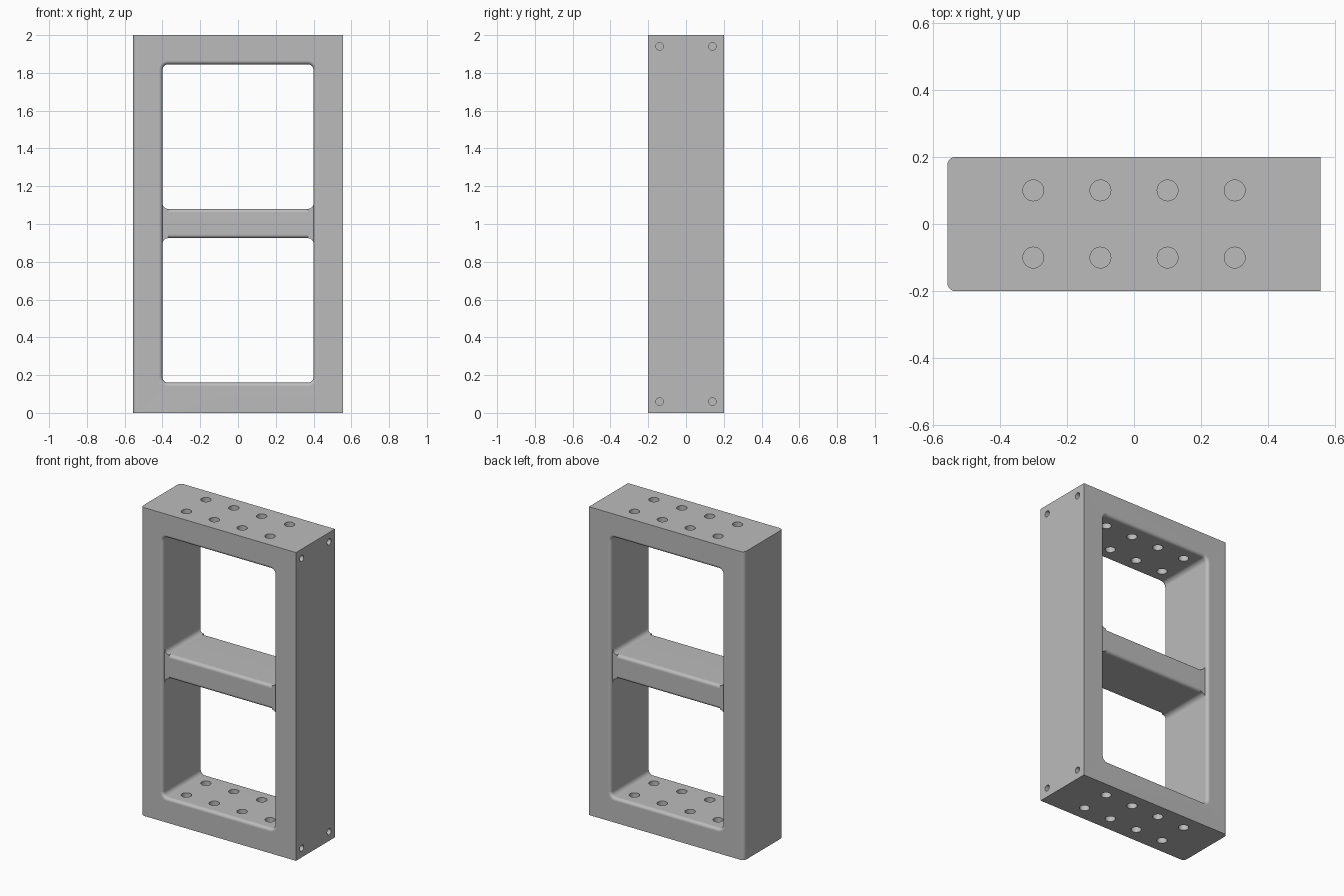
import bpy, bmesh, math
from mathutils import Matrix, Vector

cube = bpy.data.objects.get("Cube")
if cube:
    bpy.data.objects.remove(cube, do_unlink=True)

HALF_X, HALF_Y, HEIGHT = 0.556, 0.2, 2.0
OPEN_X, OPEN_LOW, OPEN_HIGH = 0.40, 0.16, 1.845
FILLET, CORNER, SIDE_ROUND = 0.02, 0.03, 0.025
BAR_LOW, BAR_HIGH = 0.925, 1.08

grey = bpy.data.materials.new("plain grey")
grey.use_nodes = True
COLOUR = (0.5, 0.5, 0.5, 1)
grey.diffuse_color = COLOUR
grey.node_tree.nodes["Principled BSDF"].inputs["Base Color"].default_value = COLOUR


def make_object(name, bm):
    bmesh.ops.recalc_face_normals(bm, faces=bm.faces)
    mesh = bpy.data.meshes.new(name)
    bm.to_mesh(mesh)
    bm.free()
    mesh.materials.append(grey)
    obj = bpy.data.objects.new(name, mesh)
    bpy.context.collection.objects.link(obj)
    return obj


def rounded_rect(hw, hh, radii, steps=6):
    """Counter-clockwise outline, radii from the upper right corner onward."""
    points = []
    for i, (sx, sy) in enumerate([(1, 1), (-1, 1), (-1, -1), (1, -1)]):
        r = radii[i]
        count = steps if r else 0
        for k in range(count + 1):
            a = math.pi / 2 * (i + (k / count if count else 0))
            points.append((sx * (hw - r) + r * math.cos(a), sy * (hh - r) + r * math.sin(a)))
    return points


def loft(name, loops):
    """Skin a list of matching 3D loops and cap both ends."""
    bm = bmesh.new()
    rings = [[bm.verts.new(p) for p in loop] for loop in loops]
    n = len(rings[0])
    for a, b in zip(rings, rings[1:]):
        for i in range(n):
            j = (i + 1) % n
            bm.faces.new((a[i], a[j], b[j], b[i]))
    bm.faces.new(rings[0])
    bm.faces.new(rings[-1])
    return make_object(name, bm)


def drill(name, holes, radius, depth, axis):
    """One cutter made of cylinders centred on the given points."""
    bm = bmesh.new()
    turn = Vector((0, 0, 1)).rotation_difference(Vector(axis)).to_matrix().to_4x4()
    for p in holes:
        bmesh.ops.create_cone(bm, cap_ends=True, segments=32, radius1=radius, radius2=radius,
                              depth=depth, matrix=Matrix.Translation(p) @ turn)
    return make_object(name, bm)


def finish(obj):
    bpy.ops.object.select_all(action='DESELECT')
    obj.select_set(True)
    bpy.context.view_layer.objects.active = obj
    for mod in list(obj.modifiers):
        bpy.ops.object.modifier_apply(modifier=mod.name)
    bpy.ops.object.shade_smooth_by_angle(angle=math.radians(35))
    weighted = obj.modifiers.new("even shading", 'WEIGHTED_NORMAL')
    weighted.keep_sharp = True


# Outer block, rounded along its right-hand upright edges only
outline = rounded_rect(HALF_X, HALF_Y, (0, SIDE_ROUND, SIDE_ROUND, 0))
frame = loft("frame", [[(x, y, z) for x, y in outline] for z in (0, HEIGHT)])

# Opening cutter, flaring out at the front and back faces
sections = [(-HALF_Y - 0.05, FILLET)]
for k in range(7):
    a = math.pi / 2 * k / 6
    sections.append((-HALF_Y + FILLET * (1 - math.cos(a)), FILLET * (1 - math.sin(a))))
sections += [(-y, grow) for y, grow in reversed(sections)]
mid, half_open = (OPEN_LOW + OPEN_HIGH) / 2, (OPEN_HIGH - OPEN_LOW) / 2
opening = loft("opening_cutter", [
    [(x, y, mid + z) for x, z in
     rounded_rect(OPEN_X + g, half_open + g, [CORNER + g] * 4)] for y, g in sections])

# Bolt holes through the top and bottom, and blind holes in the left side
bolts = drill("bolt_hole_cutter",
              [(x, y, HEIGHT / 2) for x in (-0.3, -0.1, 0.1, 0.3) for y in (-0.1, 0.1)],
              0.031, HEIGHT + 0.2, (0, 0, 1))
pins = drill("pin_hole_cutter",
             [(HALF_X, y, z) for y in (-0.14, 0.14) for z in (0.06, 1.94)],
             0.02, 0.3, (1, 0, 0))

cutters = (opening, bolts, pins)
for cutter in cutters:
    cutter.hide_render = True
    mod = frame.modifiers.new(cutter.name, 'BOOLEAN')
    mod.operation, mod.solver, mod.object = 'DIFFERENCE', 'EXACT', cutter
finish(frame)
for cutter in cutters:
    bpy.data.objects.remove(cutter, do_unlink=True)

# Middle shelf, set back from both faces with rounded long edges
depth = HALF_Y - FILLET
bar_mid, bar_half = (BAR_LOW + BAR_HIGH) / 2, (BAR_HIGH - BAR_LOW) / 2
section = rounded_rect(depth, bar_half, [FILLET] * 4)
shelf = loft("middle_shelf", [[(x, y, bar_mid + z) for y, z in section]
                              for x in (-OPEN_X - 0.005, OPEN_X + 0.005)])
finish(shelf)

# Concave corner fillets where the shelf meets the uprights
arc = [(OPEN_X - CORNER + CORNER * math.sin(a), CORNER * (1 - math.cos(a)))
       for a in (math.pi / 2 * k / 6 for k in range(7))]
wedge = arc + [(OPEN_X + 0.005, CORNER), (OPEN_X + 0.005, -FILLET), (OPEN_X - CORNER, -FILLET)]
for side, sx in (("left", 1), ("right", -1)):
    for level, sz, edge in (("upper", 1, BAR_HIGH), ("lower", -1, BAR_LOW)):
        fillet = loft(f"{side}_{level}_shelf_fillet",
                      [[(sx * x, y, edge + sz * z) for x, z in wedge] for y in (-depth, depth)])
        finish(fillet)
